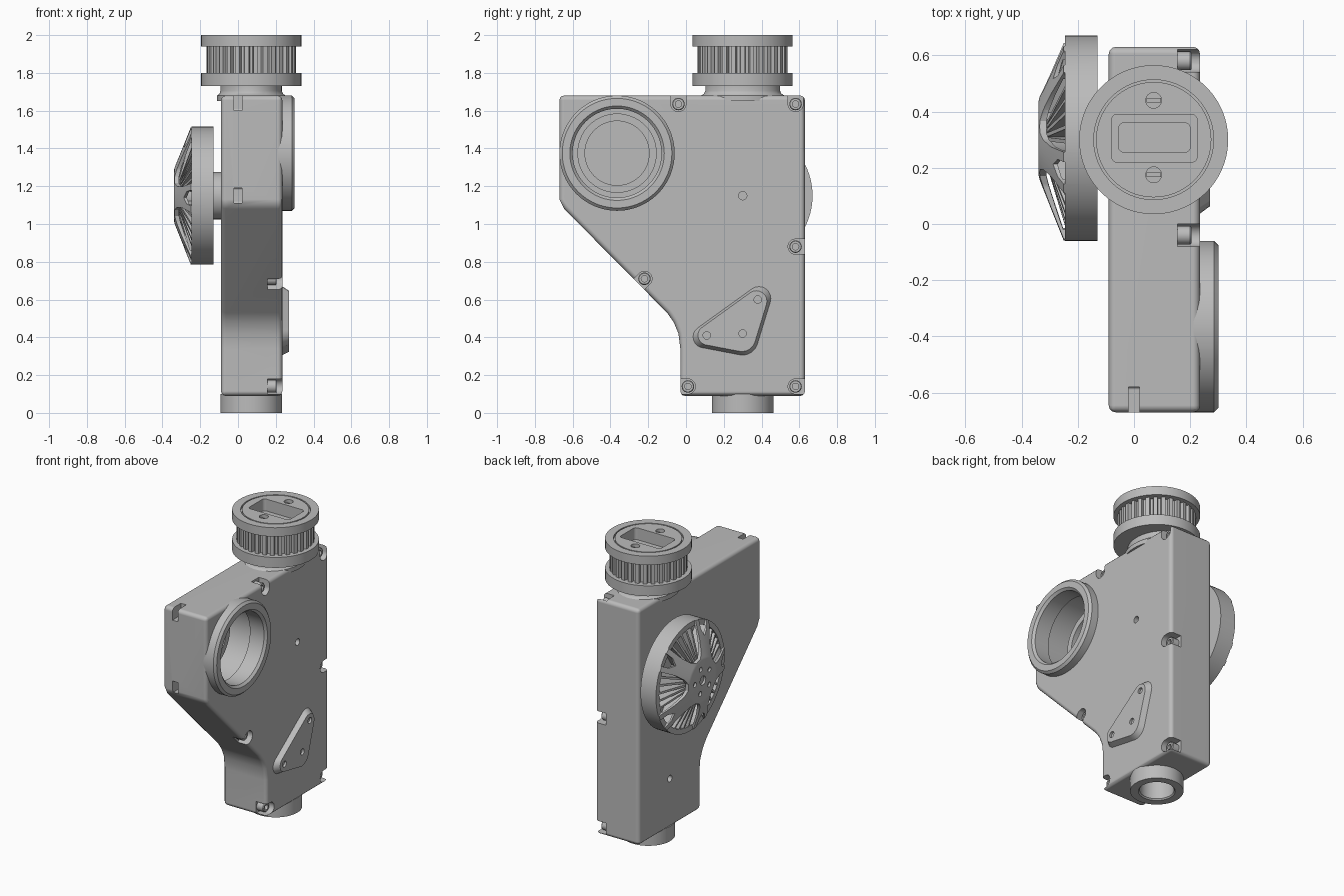
import bpy, bmesh
from math import sin, cos, pi, radians
from mathutils import Vector
from mathutils.geometry import convex_hull_2d

cube = bpy.data.objects.get("Cube")
if cube:
    bpy.data.objects.remove(cube, do_unlink=True)

grey = bpy.data.materials.new("plain grey")
grey.use_nodes = True
grey.diffuse_color = (0.5, 0.5, 0.5, 1)
for node in grey.node_tree.nodes:
    if node.type == 'BSDF_PRINCIPLED':
        node.inputs["Base Color"].default_value = (0.5, 0.5, 0.5, 1)
parts = []


def make(name, bm):
    bmesh.ops.recalc_face_normals(bm, faces=bm.faces)
    mesh = bpy.data.meshes.new(name)
    bm.to_mesh(mesh)
    bm.free()
    obj = bpy.data.objects.new(name, mesh)
    bpy.context.collection.objects.link(obj)
    parts.append(obj)
    return obj


def place(axis, u, v, h):
    return (h, u, v) if axis == 'X' else (u, v, h)


def prism(name, pts, a, b, axis='X', top=1.0):
    """Extrude an outline along an axis, optionally tapering the far end."""
    bm = bmesh.new()
    mu = sum(p[0] for p in pts) / len(pts)
    mv = sum(p[1] for p in pts) / len(pts)
    lo = [bm.verts.new(place(axis, u, v, a)) for u, v in pts]
    hi = [bm.verts.new(place(axis, mu + (u - mu) * top, mv + (v - mv) * top, b)) for u, v in pts]
    bm.faces.new(lo)
    bm.faces.new(hi)
    for i in range(len(pts)):
        j = (i + 1) % len(pts)
        bm.faces.new((lo[i], lo[j], hi[j], hi[i]))
    return make(name, bm)


def lathe(name, profile, centre, axis='X', seg=64):
    """Revolve a closed (radius, height) profile."""
    bm = bmesh.new()
    rows = []
    for i in range(seg):
        t = 2 * pi * i / seg
        rows.append([bm.verts.new(place(axis, centre[0] + r * cos(t), centre[1] + r * sin(t), h))
                     for r, h in profile])
    n = len(profile)
    for i in range(seg):
        p, q = rows[i], rows[(i + 1) % seg]
        for k in range(n):
            m = (k + 1) % n
            if profile[k][0] > 0 or profile[m][0] > 0:
                bm.faces.new((p[k], p[m], q[m], q[k]))
    bmesh.ops.remove_doubles(bm, verts=bm.verts, dist=1e-5)
    return make(name, bm)


def rod(name, r, a, b, centre, axis='X', seg=32):
    return lathe(name, [(0, a), (r, a), (r, b), (0, b)], centre, axis, seg)


def hull(*circles):
    """Outline wrapped around circles given as (u, v, radius)."""
    pts = [Vector((u + r * cos(k * pi / 10), v + r * sin(k * pi / 10)))
           for u, v, r in circles for k in range(20)]
    return [tuple(pts[i]) for i in convex_hull_2d(pts)]


def rounded_box(u0, u1, v0, v1, r):
    return hull(*[(u, v, r) for u in (u0 + r, u1 - r) for v in (v0 + r, v1 - r)])


def bake(obj):
    bpy.context.view_layer.update()
    deps = bpy.context.evaluated_depsgraph_get()
    mesh = bpy.data.meshes.new_from_object(obj.evaluated_get(deps))
    obj.modifiers.clear()
    obj.data = mesh


def cut(obj, cutters):
    for c in cutters:
        mod = obj.modifiers.new("cut", 'BOOLEAN')
        mod.operation = 'DIFFERENCE'
        mod.solver = 'EXACT'
        mod.object = c
    bake(obj)
    for c in cutters:
        parts.remove(c)
        bpy.data.objects.remove(c, do_unlink=True)


# Housing with softened edges
outline = [(-0.67, 1.68), (0.63, 1.68), (0.63, 0.09), (-0.03, 0.09), (-0.03, 0.34),
           (-0.04, 0.42), (-0.065, 0.48), (-0.10, 0.53), (-0.645, 1.08), (-0.67, 1.13)]
housing = prism("housing", outline, -0.09, 0.235)
bevel = housing.modifiers.new("bevel", 'BEVEL')
bevel.width = 0.025
bevel.segments = 3
bevel.limit_method = 'ANGLE'
bake(housing)

# Port chamber, bottom bore, pin holes and screw notches
PORT, AXLE, NECK = (-0.365, 1.375), (0.305, 1.15), (0.07, 0.30)
cutters = [
    lathe("chamber", [(0, -0.05), (0.265, -0.05), (0.265, 0.19), (0.25, 0.19),
                      (0.25, 0.32), (0, 0.32)], PORT),
    rod("bore", 0.105, 0.02, 0.3, NECK, 'Z'),
    rod("pin_hole", 0.022, 0.17, 0.3, (0.30, 1.15)),
    rod("left_pin_hole", 0.022, -0.2, -0.03, (0.30, 0.42)),
    prism("slot", rounded_box(-0.75, -0.58, 1.60, 1.75, 0.01), -0.02, 0.02),
    prism("slot", rounded_box(-0.75, -0.58, 1.11, 1.19, 0.01), -0.02, 0.02),
]
screws = [(-0.04, 1.635, 0, 1), (0.58, 1.635, 0, 1), (0.58, 0.88, 1, 0),
          (-0.22, 0.71, -0.7, -0.7), (0.01, 0.14, -1, 0), (0.58, 0.14, 1, 0)]
for y, z, dy, dz in screws:
    cutters.append(prism("notch", hull((y, z, 0.04), (y + dy * 0.12, z + dz * 0.12, 0.04)), 0.155, 0.3))
cut(housing, cutters)
for y, z, dy, dz in screws:
    lathe("housing_screw", [(0, 0.145), (0.033, 0.145), (0.033, 0.20), (0.029, 0.205),
                            (0.017, 0.205), (0.017, 0.185), (0, 0.185)], (y, z), seg=24)

# Round port with an inner seat
lathe("port_ring", [(0.235, 0.18), (0.305, 0.18), (0.305, 0.285), (0.29, 0.30),
                    (0.25, 0.30), (0.235, 0.285)], PORT, seg=96)
lathe("port_seat", [(0.17, -0.06), (0.21, -0.06), (0.21, 0.05), (0.17, 0.05)], PORT)

# Tapered triangular cover
cover = prism("triangular_cover", hull((0.09, 0.40, 0.06), (0.39, 0.61, 0.065), (0.30, 0.385, 0.085)),
              0.225, 0.27, top=0.86)
cut(cover, [rod("hole", 0.02, 0.255, 0.3, c, seg=20) for c in ((0.11, 0.41), (0.38, 0.60), (0.30, 0.42))])

# Bottom outlet and top neck
lathe("bottom_outlet", [(0.105, 0.008), (0.113, 0), (0.163, 0), (0.163, 0.10), (0.105, 0.10)], NECK, 'Z')
neck = lathe("top_neck", [(0, 1.65), (0.22, 1.65), (0.22, 1.68), (0.205, 1.69), (0.198, 1.705),
                          (0.198, 1.735), (0, 1.735)], NECK, 'Z')
for v in neck.data.vertices:
    v.co.x = NECK[0] + (v.co.x - NECK[0]) * 0.82

# Toothed pulley with a stepped pocket
pulley = lathe("pulley", [(0, 1.73), (0.265, 1.73), (0.265, 1.80), (0.215, 1.80), (0.215, 1.94),
                          (0.265, 1.94), (0.265, 2.0), (0.213, 2.0), (0.213, 1.985),
                          (0.205, 1.985), (0.205, 2.0), (0, 2.0)], NECK, 'Z', 96)
bolts = [(0.07, 0.44), (0.07, 0.175)]
cut(pulley, [prism("pocket", rounded_box(-0.08, 0.225, 0.22, 0.39, 0.02), 1.92, 2.1, 'Z'),
             prism("deep_pocket", rounded_box(-0.055, 0.20, 0.255, 0.36, 0.02), 1.85, 2.05, 'Z')]
    + [rod("bolt_hole", 0.028, 1.96, 2.1, c, 'Z', 24) for c in bolts])
for x, y in bolts:
    prism("bolt_bar", rounded_box(x - 0.026, x + 0.026, y - 0.008, y + 0.008, 0.002), 1.95, 1.985, 'Z')
for i in range(30):
    t = 2 * pi * i / 30
    tooth = [(NECK[0] + r * cos(t) - w * sin(t), NECK[1] + r * sin(t) + w * cos(t))
             for r, w in ((0.205, -0.016), (0.238, -0.012), (0.238, 0.012), (0.205, 0.016))]
    prism("pulley_tooth", tooth, 1.79, 1.95, 'Z')


# Spoked wheel on the left-hand face
def polar(points, turn):
    return [(AXLE[0] + r * cos(radians(a + turn)), AXLE[1] + r * sin(radians(a + turn))) for r, a in points]


wheel = lathe("wheel", [(0.365, -0.13), (0.365, -0.25), (0.15, -0.335), (0.13, -0.34), (0, -0.34),
                        (0, -0.315), (0.14, -0.315), (0.33, -0.252), (0.33, -0.13)], AXLE, seg=96)
half = [(0.15, 8), (0.18, 18), (0.25, 23), (0.42, 24)]
window = [(r, -a) for r, a in reversed(half)] + half
gap = [(0.27, 0), (0.31, 6), (0.42, 7), (0.42, -7), (0.31, -6)]
turns = [74 + 72 * k for k in range(5)]
cutters = [rod("centre_hole", 0.03, -0.4, -0.325, AXLE)]
for t in turns:
    cutters.append(prism("window", polar(window, t), -0.4, -0.245))
    cutters.append(prism("gap", polar(gap, t + 36), -0.4, -0.245))
    cutters.append(rod("hub_hole", 0.016, -0.4, -0.325, polar([(0.085, 0)], t)[0], seg=16))
cut(wheel, cutters)
lathe("wheel_hub", [(0, -0.08), (0.125, -0.08), (0.125, -0.145), (0.10, -0.15), (0.10, -0.32), (0, -0.32)], AXLE)
rod("wheel_back", 0.335, -0.15, -0.132, AXLE, seg=96)

# Thin fins behind each window
for t in turns:
    for a in (-18, -9, 0, 9, 18):
        s = radians(t + a)
        bm = bmesh.new()
        sides = [[bm.verts.new((x, AXLE[0] + r * cos(s) - w * sin(s), AXLE[1] + r * sin(s) + w * cos(s)))
                  for r, x in ((0.10, -0.31), (0.34, -0.24), (0.34, -0.145), (0.10, -0.145))]
                 for w in (-0.007, 0.007)]
        for side in sides:
            bm.faces.new(side)
        for i in range(4):
            j = (i + 1) % 4
            bm.faces.new((sides[0][i], sides[0][j], sides[1][j], sides[1][i]))
        make("wheel_fin", bm)

# Colour and shading
for obj in bpy.context.view_layer.objects:
    obj.select_set(obj in parts)
for obj in parts:
    obj.data.materials.clear()
    obj.data.materials.append(grey)
bpy.context.view_layer.objects.active = housing
bpy.ops.object.shade_smooth_by_angle(angle=radians(31))
for obj in parts:
    obj.modifiers.new("even normals", 'WEIGHTED_NORMAL').keep_sharp = True
